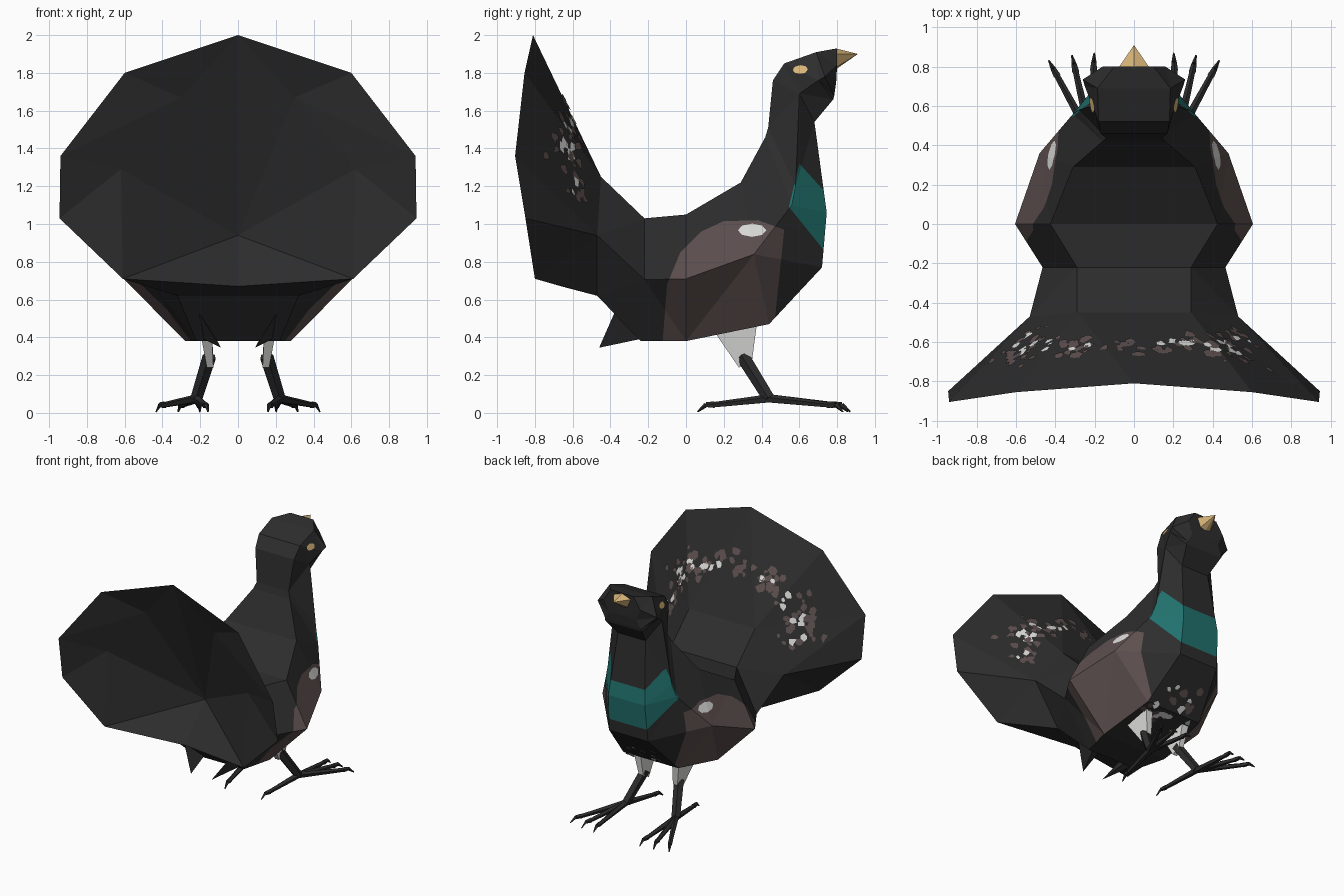
import bpy, bmesh, math, random
from mathutils import Vector
from mathutils.bvhtree import BVHTree

if "Cube" in bpy.data.objects:
    bpy.data.objects.remove(bpy.data.objects["Cube"])

random.seed(4)


def material(name, r, g, b):
    m = bpy.data.materials.new(name)
    m.diffuse_color = (r, g, b, 1)
    m.use_nodes = True
    m.node_tree.nodes["Principled BSDF"].inputs["Base Color"].default_value = m.diffuse_color
    return m


BLACK = material("charcoal feathers", .026, .026, .026)
BROWN = material("brown feathers", .11, .08, .078)
TEAL = material("teal breast", .015, .165, .155)
WHITE = material("white feathers", .72, .72, .71)
TAN = material("tan horn", .68, .46, .19)


def finish(name, bm, *mats):
    me = bpy.data.meshes.new(name)
    bm.to_mesh(me)
    for m in mats:
        me.materials.append(m)
    bpy.context.collection.objects.link(bpy.data.objects.new(name, me))


def mirrored(faces):
    """Triangulated mesh from right-half faces (coordinate lists), mirrored in x."""
    bm = bmesh.new()
    for f in faces:
        bm.faces.new([bm.verts.new(p) for p in f])
        bm.faces.new([bm.verts.new((-p[0], p[1], p[2])) for p in reversed(f)])
    bmesh.ops.remove_doubles(bm, verts=bm.verts, dist=1e-4)
    bmesh.ops.dissolve_degenerate(bm, edges=bm.edges, dist=1e-4)
    bmesh.ops.triangulate(bm, faces=bm.faces)
    bmesh.ops.recalc_face_normals(bm, faces=bm.faces)
    return bm


def tube(bm, a, b, r1, r2, n=5):
    a, b = Vector(a), Vector(b)
    d = b - a
    mat = d.to_track_quat('Z', 'Y').to_matrix().to_4x4()
    mat.translation = (a + b) / 2
    bmesh.ops.create_cone(bm, cap_ends=True, segments=n, radius1=r1, radius2=r2,
                          depth=d.length, matrix=mat)


def paint(bm, poly, index, rule):
    """Cut a convex outline (y, z) into the mesh and colour the faces inside it."""
    n = len(poly)
    c = Vector((sum(p[0] for p in poly) / n, sum(p[1] for p in poly) / n))
    planes = []
    for i in range(n):
        p, q = Vector(poly[i]), Vector(poly[(i + 1) % n])
        no = Vector((q.y - p.y, p.x - q.x)).normalized()
        if no.dot(c - p) > 0:
            no = -no
        planes.append((p, no))
        bmesh.ops.bisect_plane(bm, geom=bm.verts[:] + bm.edges[:] + bm.faces[:], dist=1e-5,
                               plane_co=(0, p.x, p.y), plane_no=(0, no.x, no.y))
    bm.normal_update()
    for f in bm.faces:
        m = f.calc_center_median()
        if rule(f) and all(no.dot(Vector((m.y, m.z)) - p) < 1e-5 for p, no in planes):
            f.material_index = index


# Body, neck and head: rings of top, side and bottom corners from tail to face
rings = [
    ((.29, -.45, 1.25), (.53, -.47, .94), (.32, -.47, .62)),
    ((.29, -.22, 1.03), (.465, -.22, .705), (.22, -.24, .38)),
    ((.425, 0, 1.05), (.605, 0, .71), (.28, 0, .38)),
    ((.31, .29, 1.22), (.48, .36, .84), (.24, .44, .47)),
    ((.16, .42, 1.46), (.31, .56, 1.10), (.17, .72, .77)),
    ((.14, .435, 1.51), (.28, .58, 1.2), (.16, .745, 1.06)),
    ((.17, .46, 1.76), (.21, .60, 1.69), (.12, .68, 1.54)),
    ((.18, .52, 1.85), (.25, .70, 1.76), (.16, .78, 1.66)),
    ((.185, .69, 1.91), (.26, .735, 1.78), (.155, .785, 1.68)),
    ((.1, .80, 1.93), (.16, .80, 1.84), (.12, .795, 1.75)),
]
full = [[(0, *r[0][1:]), *r, (0, *r[2][1:])] for r in rings]
faces = [full[-1]]      # the rear is closed by the tail
for a, b in zip(full, full[1:]):
    faces += [[a[i], a[i + 1], b[i + 1], b[i]] for i in range(4)]
body = mirrored(faces)
body_tree = BVHTree.FromBMesh(body)

side = lambda f: abs(f.normal.x) > .3
paint(body, [(-.13, .3), (-.1, .68), (-.03, .85), (.08, .96), (.2, 1.015), (.38, 1.02),
             (.52, .97), (.45, .3)], 1, side)
paint(body, [(.6, 1.32), (.78, 1.12), (.78, .8), (.545, 1.09)], 2, lambda f: f.normal.y > -.2)
paint(body, [(.35 + .075 * math.cos(i * math.pi / 4), .967 + .035 * math.sin(i * math.pi / 4))
             for i in range(8)], 3, side)
finish("body", body, BLACK, BROWN, TEAL, WHITE)

# Fanned tail: base ring, outer rim, and a hollow back with its deepest point at C
T, B0, B1, B2, B3 = full[0]
P0, P1, P2, P3, P4, P5 = [(0, -.81, 2.0), (.6, -.855, 1.8), (.94, -.905, 1.36),
                          (.945, -.85, 1.03), (.61, -.80, .71), (0, -.66, .67)]
Q0, Q1, Q2, C = (0, -.71, 1.735), (.3, -.73, 1.67), (.62, -.76, 1.29), (0, -.41, .94)
tail = mirrored([
    [T, B0, P0], [B0, P1, P0], [B0, P2, P1], [B0, B1, P2], [B1, P3, P2], [B1, P4, P3],
    [B1, B2, P4], [B2, B3, P5], [B2, P5, P4],
    [P0, P1, Q1], [P0, Q1, Q0], [P1, P2, Q1], [P2, Q2, Q1], [P2, P3, Q2], [P3, P4, Q2],
    [Q0, Q1, C], [Q1, Q2, C], [Q2, P4, C], [P4, P5, C]])
tail_tree = BVHTree.FromBMesh(tail)
finish("tail_fan", tail, BLACK)


def plate(bm, tree, start, direction, size, index=0, stretch=1.0, ragged=.45, sides=6):
    """Thin flat patch laid on the surface hit by a ray."""
    hit, no, _, _ = tree.ray_cast(Vector(start), Vector(direction))
    if hit is None:
        return
    if no.dot(Vector(direction)) > 0:
        no = -no
    u = (Vector((0, 1, 0)) - no * no.y).normalized()
    v = no.cross(u)
    vs = []
    for i in range(sides):
        t = i * math.tau / sides
        r = size * random.uniform(1 - ragged, 1 + ragged)
        vs.append(bm.verts.new(hit + no * .005 + u * r * math.cos(t) * stretch
                               + v * r * math.sin(t)))
    f = bm.faces.new(vs)
    f.normal_update()
    if f.normal.dot(no) < 0:
        f.normal_flip()
    f.material_index = index


# Speckles: an arc on the tail front and a scatter under the breast
bm = bmesh.new()
for i in range(125):
    t = random.uniform(-.1, math.pi + .1)
    k = random.gauss(1, .1)
    white = random.random() < .42 and abs(k - .98) < .09 and abs(math.cos(t)) > .25
    plate(bm, tail_tree, (.58 * k * math.cos(t), 1, 1.17 + .45 * k * math.sin(t)), (0, -1, 0),
          random.uniform(.015, .033), int(white))
for i in range(40):
    plate(bm, body_tree, (random.uniform(-.22, .22), random.uniform(.1, .6), -1), (0, 0, 1),
          random.uniform(.015, .033), int(random.random() < .4))
finish("speckles", bm, BROWN, WHITE)

# Eyes
bm = bmesh.new()
for s in (-1, 1):
    plate(bm, body_tree, (s, .605, 1.815), (-s, 0, 0), .026, 0, 1.6, 0, 8)
finish("eyes", bm, TAN)

# Beak
base = [(0, .79, 1.93), (.075, .80, 1.90), (.045, .795, 1.83), (0, .795, 1.82)]
tip = (0, .91, 1.90)
finish("beak", mirrored([[p, q, tip] for p, q in zip(base, base[1:])] + [base]), TAN)

# Thin white thighs and pointed undertail feathers, as slim tapering wedges
def wedge(a, b, c, d):
    return mirrored([[a, b, c], [a, c, d], [a, d, b], [b, d, c]])


finish("undertail_feathers", wedge((.09, -.46, .345), (.22, -.37, .55), (.2, -.2, .40),
                                   (.12, -.25, .40)), BLACK)
finish("thighs", mirrored([
    [(.20, .15, .43), (.20, .375, .47), (.17, .35, .28), (.165, .28, .24)],
    [(.14, .15, .43), (.14, .375, .47), (.13, .35, .28), (.13, .28, .24)],
    [(.20, .375, .47), (.17, .35, .28), (.13, .35, .28), (.14, .375, .47)],
    [(.20, .15, .43), (.165, .28, .24), (.13, .28, .24), (.14, .15, .43)],
    [(.17, .35, .28), (.165, .28, .24), (.13, .28, .24), (.13, .35, .28)]]), WHITE)

# Legs with toes and claws
legs = bmesh.new()
for s in (-1, 1):
    ankle = Vector((s * .22, .44, .075))
    tube(legs, (s * .15, .30, .30), ankle, .038, .033)
    for x, y in ((.40, .77), (.30, .79), (.205, .80), (.17, .13)):
        end = Vector((s * x, y, .04))
        d = (end - ankle).normalized()
        tube(legs, ankle, end, .024, .015)
        knuckle = end + d * .025 + Vector((0, 0, .005))
        tube(legs, end - d * .02, knuckle, .019, .014)
        claw = knuckle + d * .045
        claw.z = .006
        tube(legs, knuckle, claw, .013, .004, 4)
for v in legs.verts:
    v.co.z = max(v.co.z, 0)
finish("legs_and_toes", legs, BLACK)
